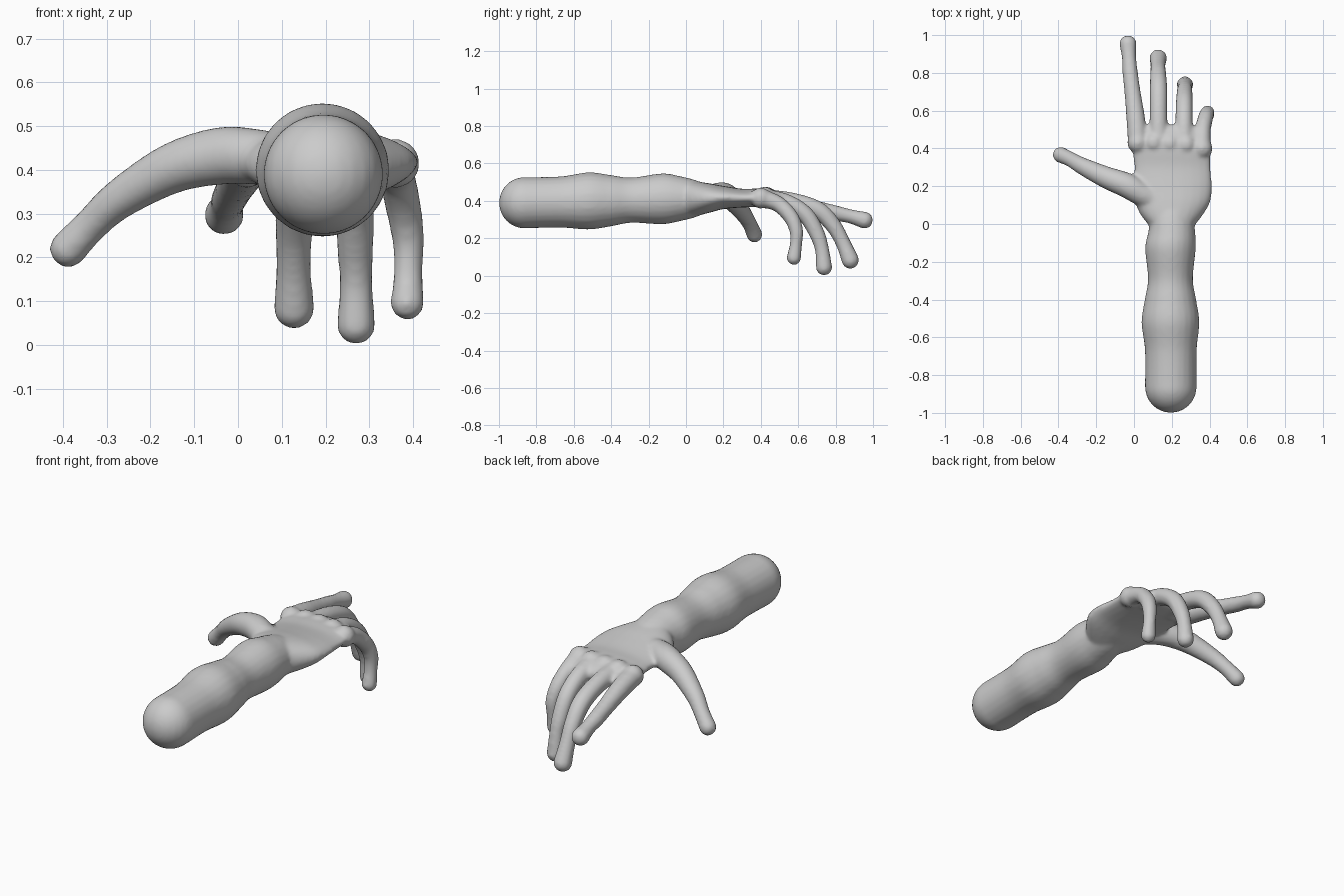
import bpy, bmesh, math
from mathutils import Vector

bm = bmesh.new()
N = 24


def spline(keys, steps=6):
    """Catmull-Rom through tuples of any length."""
    out = []
    K = [Vector(k) for k in keys]
    for i in range(len(K) - 1):
        a, b, c, d = K[max(i - 1, 0)], K[i], K[i + 1], K[min(i + 2, len(K) - 1)]
        for s in range(steps):
            t = s / steps
            out.append(0.5 * (2 * b + (c - a) * t + (2 * a - 5 * b + 4 * c - d) * t * t
                              + (3 * b - a - 3 * c + d) * t ** 3))
    return out + [K[-1]]


def skin(rings):
    """Closed tube through rings of points."""
    vs = [[bm.verts.new(p) for p in r] for r in rings]
    for a, b in zip(vs, vs[1:]):
        for i in range(N):
            j = (i + 1) % N
            bm.faces.new((a[i], a[j], b[j], b[i]))
    bm.faces.new(vs[0][::-1])
    bm.faces.new(vs[-1])


def ball(c, r):
    geo = bmesh.ops.create_uvsphere(bm, u_segments=N, v_segments=16, radius=r)
    bmesh.ops.translate(bm, verts=geo["verts"], vec=c)


def body(keys):
    """Elliptical sections along y: y, centre x, centre z, half width, half height."""
    rings = []
    for y, x, z, w, h in [tuple(k) for k in spline(keys)]:
        rings.append([(x + w * math.cos(a), y, z + h * math.sin(a))
                      for a in (2 * math.pi * i / N for i in range(N))])
    skin(rings)


def finger(keys):
    """Round tube along a path: x, y, z, radius, with a rounded tip."""
    pts = [tuple(k) for k in spline([tuple(k) for k in keys])]
    pos = [Vector(p[:3]) for p in pts]
    rings = []
    for i, p in enumerate(pos):
        t = (pos[min(i + 1, len(pos) - 1)] - pos[max(i - 1, 0)]).normalized()
        u = t.cross(Vector((0.3, 0, 1)) if abs(t.x) > 0.6 else Vector((1, 0, 0))).normalized()
        v = t.cross(u)
        rings.append([p + pts[i][3] * (math.cos(a) * u + math.sin(a) * v)
                      for a in (2 * math.pi * k / N for k in range(N))])
    skin(rings)
    ball(pos[-1], pts[-1][3])


# forearm
ball((0.195, -0.863, 0.39), 0.137)
body([(-0.863, 0.195, 0.39, 0.137, 0.137), (-0.67, 0.195, 0.394, 0.137, 0.137),
      (-0.52, 0.193, 0.40, 0.153, 0.153), (-0.4, 0.193, 0.401, 0.136, 0.137),
      (-0.29, 0.193, 0.404, 0.119, 0.121), (-0.13, 0.193, 0.411, 0.134, 0.136),
      (-0.04, 0.2, 0.412, 0.124, 0.122), (0.06, 0.2, 0.412, 0.11, 0.096),
      (0.16, 0.2, 0.415, 0.08, 0.05)])

# palm
body([(-0.02, 0.2, 0.412, 0.11, 0.1), (0.05, 0.2, 0.412, 0.166, 0.093),
      (0.12, 0.205, 0.415, 0.2, 0.08), (0.2, 0.205, 0.418, 0.208, 0.062),
      (0.3, 0.203, 0.415, 0.204, 0.05), (0.38, 0.197, 0.416, 0.205, 0.05),
      (0.44, 0.18, 0.414, 0.19, 0.048), (0.5, 0.18, 0.405, 0.17, 0.035),
      (0.525, 0.17, 0.4, 0.14, 0.015)])

# knuckles
for c in ((0.02, 0.43, 0.415), (0.105, 0.43, 0.42), (0.19, 0.425, 0.42),
          (0.275, 0.42, 0.42), (0.36, 0.40, 0.415)):
    ball(c, 0.056)

# fingers, index to little
finger([(0.02, 0.42, 0.415, 0.052), (0.01, 0.55, 0.393, 0.05), (-0.008, 0.7, 0.358, 0.043),
        (-0.02, 0.8, 0.335, 0.041), (-0.026, 0.88, 0.317, 0.038), (-0.032, 0.954, 0.297, 0.046)])
finger([(0.13, 0.42, 0.415, 0.05), (0.13, 0.58, 0.395, 0.047), (0.13, 0.71, 0.348, 0.047),
        (0.128, 0.79, 0.265, 0.043), (0.127, 0.84, 0.175, 0.04), (0.128, 0.878, 0.084, 0.047)])
finger([(0.265, 0.42, 0.415, 0.05), (0.265, 0.54, 0.39, 0.046), (0.266, 0.64, 0.325, 0.045),
        (0.268, 0.7, 0.225, 0.042), (0.27, 0.727, 0.14, 0.038), (0.27, 0.738, 0.045, 0.044)])
finger([(0.36, 0.4, 0.415, 0.05), (0.363, 0.49, 0.385, 0.043), (0.378, 0.56, 0.315, 0.041),
        (0.389, 0.59, 0.24, 0.037), (0.389, 0.588, 0.17, 0.033), (0.387, 0.577, 0.096, 0.039)])

# thumb
finger([(0.13, 0.12, 0.415, 0.06), (0.04, 0.16, 0.43, 0.064), (-0.04, 0.205, 0.432, 0.066),
        (-0.15, 0.248, 0.404, 0.058), (-0.27, 0.305, 0.334, 0.046), (-0.335, 0.342, 0.275, 0.04),
        (-0.388, 0.366, 0.22, 0.043)])

# fuse everything into one skin
bmesh.ops.recalc_face_normals(bm, faces=bm.faces[:])
mesh = bpy.data.meshes.new("hand_and_forearm")
bm.to_mesh(mesh)
bm.free()
hand = bpy.data.objects.new("hand_and_forearm", mesh)
bpy.context.collection.objects.link(hand)
rm = hand.modifiers.new("fuse", 'REMESH')
rm.mode = 'VOXEL'
rm.voxel_size = 0.01
rm.use_smooth_shade = True
sm = hand.modifiers.new("soften", 'SMOOTH')
sm.factor = 0.5
sm.iterations = 8
